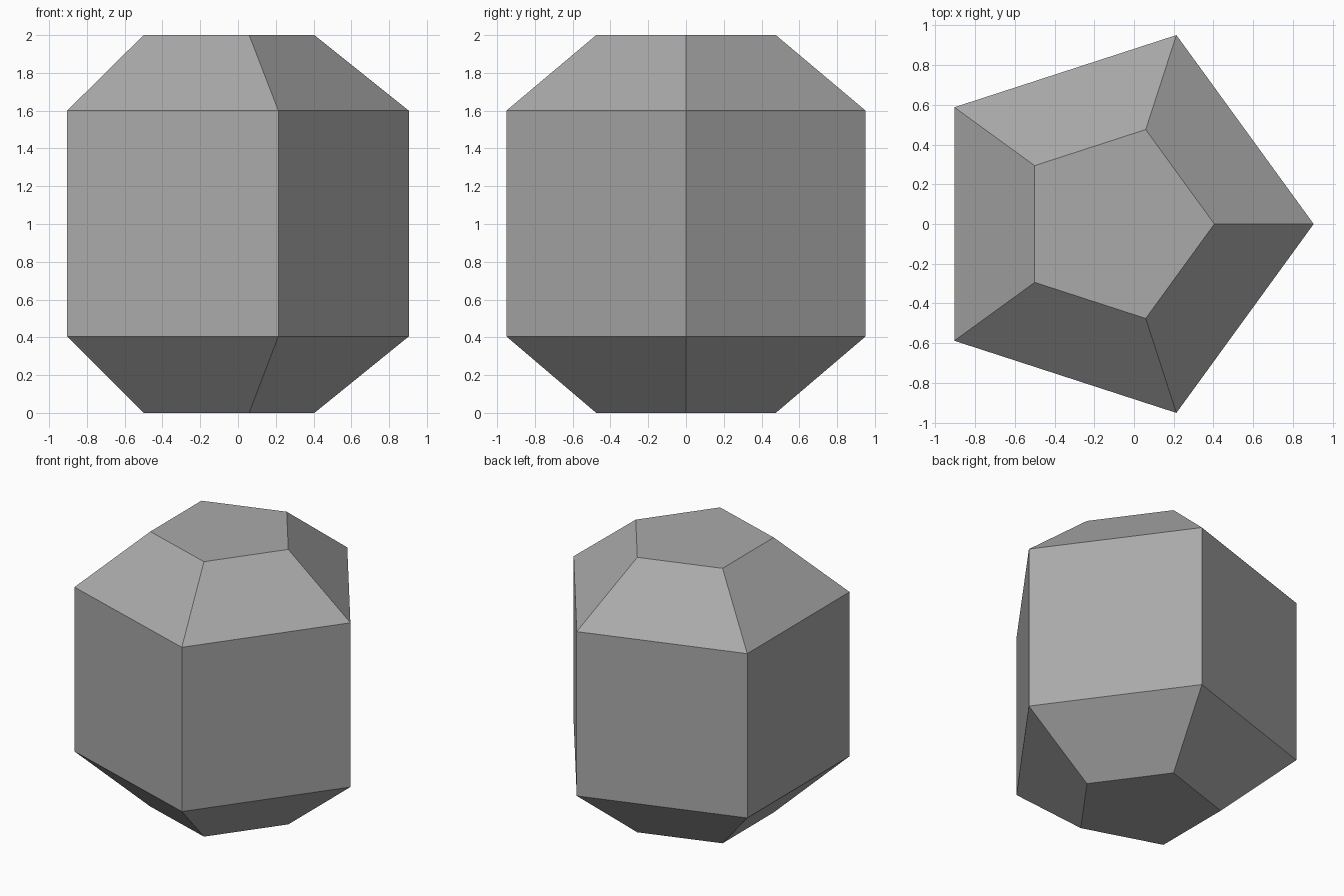
import bpy, bmesh
from math import cos, sin, tau

SIDES = 5
OFFSET_X = -0.0955  # centres the pentagon's bounding box
RINGS = [(0.5, 0.0), (1.0, 0.405), (1.0, 1.6), (0.5, 2.0)]  # radius, height

cube = bpy.data.objects.get("Cube")
if cube:
    bpy.data.objects.remove(cube, do_unlink=True)

# Plain grey material
grey = bpy.data.materials.new("grey")
grey.use_nodes = True
colour = (0.4, 0.4, 0.4, 1)
grey.diffuse_color = colour
grey.node_tree.nodes["Principled BSDF"].inputs["Base Color"].default_value = colour

# Stacked pentagon rings: tapered base, straight wall, tapered top
bm = bmesh.new()
loops = [[bm.verts.new((r * cos(tau * i / SIDES) + OFFSET_X, r * sin(tau * i / SIDES), z))
          for i in range(SIDES)] for r, z in RINGS]
for low, high in zip(loops, loops[1:]):
    for i in range(SIDES):
        j = (i + 1) % SIDES
        bm.faces.new((low[i], low[j], high[j], high[i]))

# Flat end caps
bm.faces.new(loops[0][::-1])
bm.faces.new(loops[-1])

mesh = bpy.data.meshes.new("pentagonal_barrel")
bm.to_mesh(mesh)
bm.free()
mesh.materials.append(grey)
barrel = bpy.data.objects.new("pentagonal_barrel", mesh)
bpy.context.collection.objects.link(barrel)
